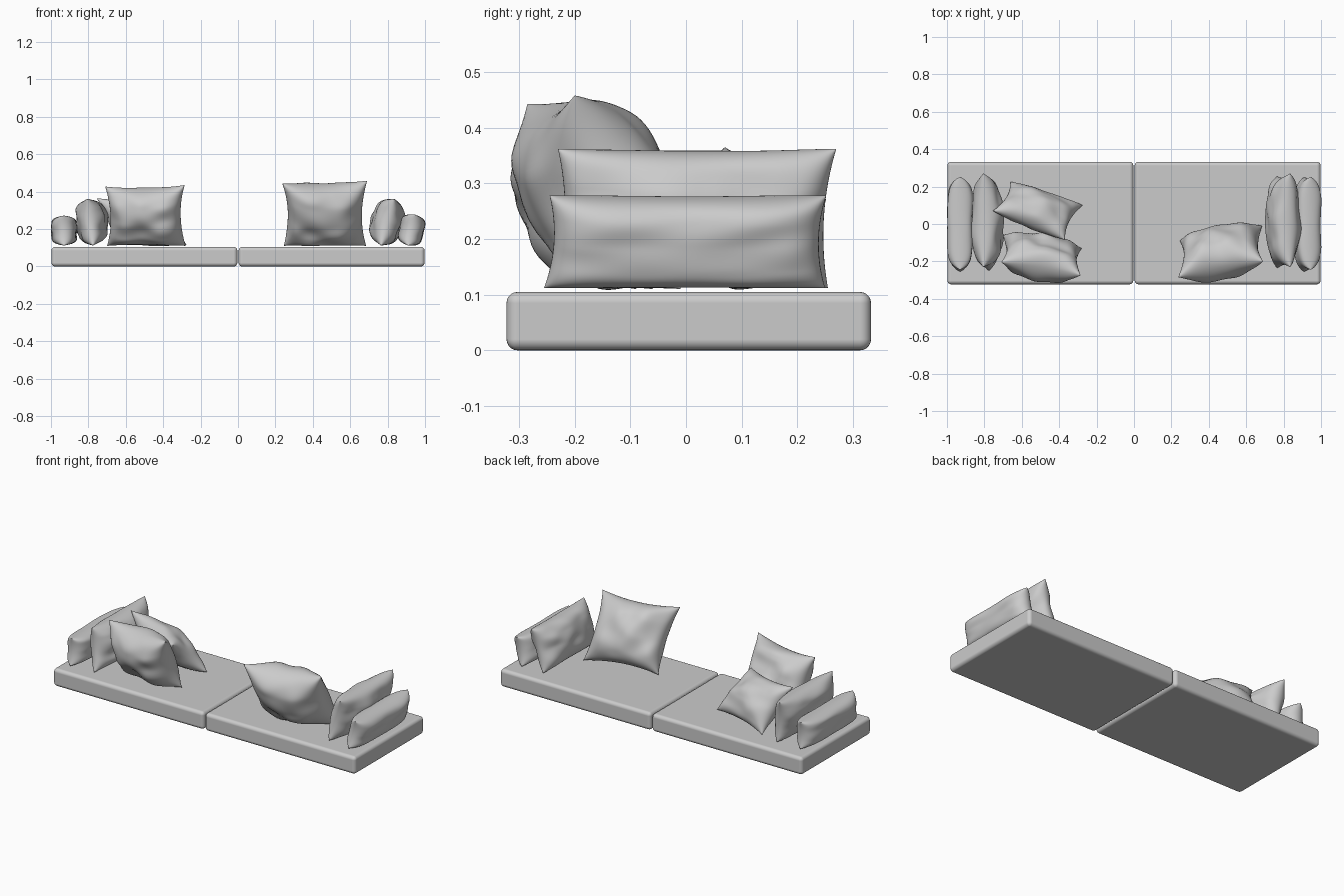
import bpy, bmesh
from mathutils import Vector, noise

if "Cube" in bpy.data.objects:
    bpy.data.objects.remove(bpy.data.objects["Cube"])

TOP = 0.106  # height of the mattress surface


def finish(bm, name):
    bmesh.ops.recalc_face_normals(bm, faces=bm.faces)
    me = bpy.data.meshes.new(name)
    bm.to_mesh(me)
    bm.free()
    me.polygons.foreach_set("use_smooth", [True] * len(me.polygons))
    ob = bpy.data.objects.new(name, me)
    bpy.context.collection.objects.link(ob)
    return ob


def mattress(name, cx):
    bm = bmesh.new()
    bmesh.ops.create_cube(bm, size=1)
    for v in bm.verts:
        v.co = (cx + v.co.x * 0.994, 0.005 + v.co.y * 0.655, (v.co.z + 0.5) * 0.105)
    ob = finish(bm, name)
    bev = ob.modifiers.new("rounding", 'BEVEL')
    bev.width, bev.segments = 0.02, 5
    bev.harden_normals = True


def pillow(name, corners, front, back, power=2.2, expo=0.5, pinch=0.1, wrinkle=0.25, n=44):
    """Stuffed cushion spanned between bottom-left, bottom-right, top-right, top-left corners."""
    a, b, c, d = (Vector(p) for p in corners)
    normal = (b - a + c - d).cross(d - a + c - b).normalized()
    seed = (a + c) * 3
    bm = bmesh.new()
    for thick in (front, -back):
        grid = []
        for j in range(n + 1):
            row = []
            for i in range(n + 1):
                # denser rows near the seam
                s, t = i / n * 2 - 1, j / n * 2 - 1
                s, t = 1.5 * s - 0.5 * s ** 3, 1.5 * t - 0.5 * t ** 3
                u = s * (1 - pinch * (1 - t * t) * s * s)
                v = t * (1 - pinch * (1 - s * s) * t * t)
                p = (a * (1 - u) * (1 - v) + b * (1 + u) * (1 - v)
                     + c * (1 + u) * (1 + v) + d * (1 - u) * (1 + v)) / 4
                puff = max(0, (1 - abs(s) ** power) * (1 - abs(t) ** power)) ** expo
                # folds radiating through the cloth
                fold = noise.noise(seed + Vector((s * 1.8, t * 1.8, thick * 9)))
                p += normal * thick * puff * (1 + wrinkle * fold)
                p.z = max(p.z, TOP)
                row.append(bm.verts.new(p))
            grid.append(row)
        for j in range(n):
            for i in range(n):
                bm.faces.new((grid[j][i], grid[j][i + 1], grid[j + 1][i + 1], grid[j + 1][i]))
    bmesh.ops.remove_doubles(bm, verts=bm.verts, dist=1e-5)
    finish(bm, name)


def end_corners(y0, y1, y2, y3, xb, xt, zb, zt):
    return [(xb, y0, zb), (xb, y1, zb), (xt, y2, zt), (xt, y3, zt)]


# Seat mattresses
mattress("left_mattress", -0.5005)
mattress("right_mattress", 0.5005)

# Low bolsters at both ends
pillow("right_bolster", end_corners(-.255, .25, .252, -.245, .91, .945, .112, .278),
       .065, .065, power=5, pinch=.05, wrinkle=.1)
pillow("left_bolster", end_corners(-.255, .25, .252, -.245, -.93, -.93, .112, .272),
       .068, .068, power=5, pinch=.05, wrinkle=.1)

# Upright cushions in front of the bolsters
pillow("right_end_cushion", end_corners(-.235, .255, .27, -.23, .765, .835, .112, .362),
       .075, .085, power=3, pinch=.06)
pillow("left_end_cushion", end_corners(-.25, .25, .27, -.23, -.775, -.805, .112, .362),
       .085, .075, power=3, pinch=.06)

# Loose throw pillows
pillow("right_throw_pillow",
       [(.245, -.09, .11), (.685, -.01, .11), (.69, -.20, .458), (.237, -.285, .443)],
       .13, .125, pinch=.12)
pillow("left_front_throw_pillow",
       [(-.70, -.06, .11), (-.28, -.13, .11), (-.285, -.275, .435), (-.71, -.205, .427)],
       .125, .10, pinch=.12)
pillow("left_back_throw_pillow",
       [(-.66, .225, .115), (-.275, .10, .115), (-.37, -.085, .32), (-.755, .07, .365)],
       .08, .085, pinch=.12)
